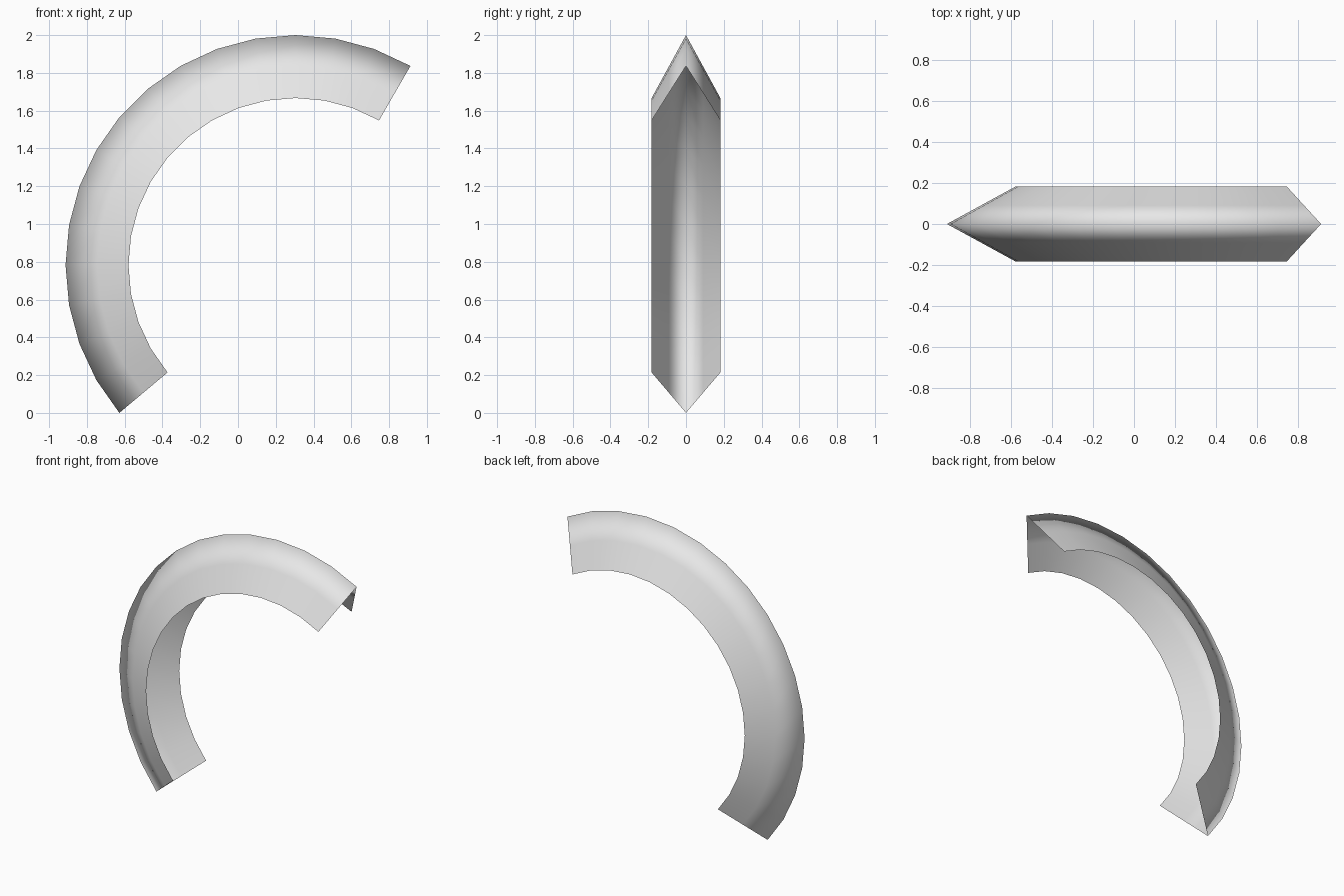
import bpy
import bmesh
from math import radians, sin, cos
from mathutils import Vector

# Remove the default cube
cube = bpy.data.objects.get("Cube")
if cube:
    bpy.data.objects.remove(cube, do_unlink=True)

# Arc dimensions: the ridge spans the full height
START, SWEEP, STEPS = radians(60), radians(160), 16
OUTER = 2 / (1 + sin(radians(40)))
INNER = OUTER - 0.333
HALF_WIDTH = 0.182
CENTRE = Vector((OUTER / 4, 0, 2 - OUTER))

# Material
grey = bpy.data.materials.new("light_grey")
grey.use_nodes = True
colour = (0.8, 0.8, 0.8, 1)
grey.diffuse_color = colour
grey.node_tree.nodes["Principled BSDF"].inputs["Base Color"].default_value = colour

# V-shaped cross-section, open towards the centre of the arc
bm = bmesh.new()
radial = Vector((cos(START), 0, sin(START)))
profile = []
for side in (-1, -0.5, 0, 0.5, 1):
    radius = OUTER + (INNER - OUTER) * abs(side)
    profile.append(bm.verts.new(CENTRE + radial * radius + Vector((0, side * HALF_WIDTH, 0))))
edges = [bm.edges.new(pair) for pair in zip(profile, profile[1:])]

# Sweep the section around the arc
bmesh.ops.spin(bm, geom=profile + edges, cent=CENTRE, axis=(0, 1, 0),
               angle=-SWEEP, steps=STEPS, use_merge=False, use_duplicate=False)

# Point every face away from the arc centre
bm.normal_update()
inward = [f for f in bm.faces if f.normal.dot(f.calc_center_median() - CENTRE) < 0]
bmesh.ops.reverse_faces(bm, faces=inward)
for face in bm.faces:
    face.smooth = True

mesh = bpy.data.meshes.new("curved_channel")
bm.to_mesh(mesh)
bm.free()
mesh.materials.append(grey)
channel = bpy.data.objects.new("curved_channel", mesh)
bpy.context.collection.objects.link(channel)
